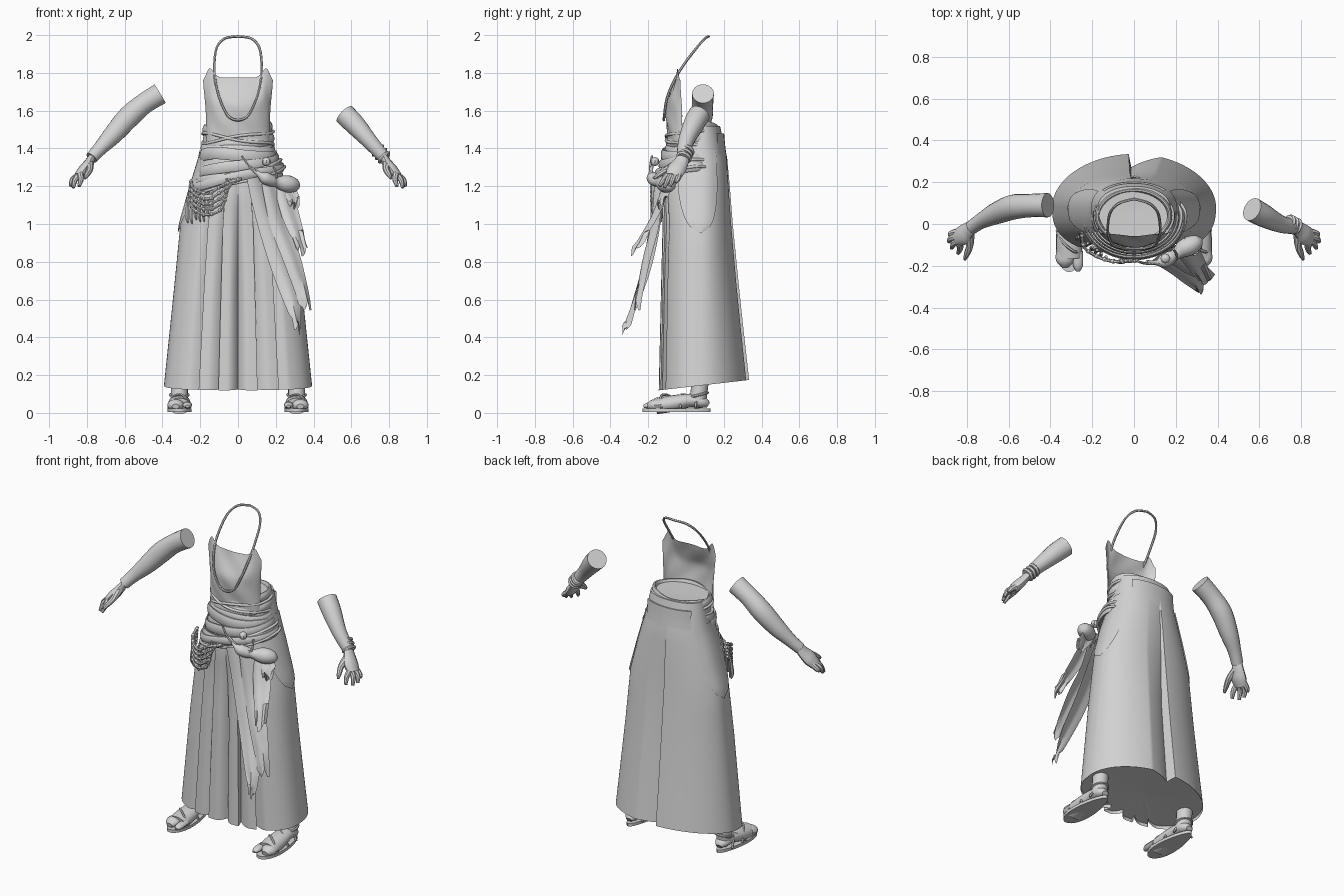
import bpy
import math
import random
from mathutils import Vector

random.seed(4)
if bpy.data.objects.get("Cube"):
    bpy.data.objects.remove(bpy.data.objects["Cube"])

grey = bpy.data.materials.new("pale_grey")
grey.use_nodes = True
grey.diffuse_color = (0.65, 0.65, 0.65, 1)
grey.node_tree.nodes["Principled BSDF"].inputs["Base Color"].default_value = grey.diffuse_color


# ---------- helpers ----------
def loft(name, rings, around=True, along=False, caps=False, angle=40):
    """Skin a list of equally long point rows."""
    count, total = len(rings[0]), len(rings)
    verts = [tuple(point) for ring in rings for point in ring]
    faces = []
    for i in range(total if along else total - 1):
        for j in range(count if around else count - 1):
            a, b = i * count, ((i + 1) % total) * count
            k = (j + 1) % count
            faces.append((a + j, a + k, b + k, b + j))
    if caps:
        faces.append(tuple(reversed(range(count))))
        faces.append(tuple(range((total - 1) * count, total * count)))
    mesh = bpy.data.meshes.new(name)
    mesh.from_pydata(verts, [], faces)
    mesh.materials.append(grey)
    obj = bpy.data.objects.new(name, mesh)
    bpy.context.collection.objects.link(obj)
    bpy.ops.object.select_all(action="DESELECT")
    obj.select_set(True)
    bpy.context.view_layer.objects.active = obj
    bpy.ops.object.shade_smooth_by_angle(angle=math.radians(angle))


def spline(points, steps=5):
    """Smooth path through tuples of any length."""
    path = []
    for i in range(len(points) - 1):
        p, q = points[i], points[i + 1]
        before, after = points[max(i - 1, 0)], points[min(i + 2, len(points) - 1)]
        for s in range(steps):
            t = s / steps
            path.append([b + t / 2 * (c - a + t * (2 * a - 5 * b + 4 * c - d + t * (3 * (b - c) + d - a)))
                         for a, b, c, d in zip(before, p, q, after)])
    return path + [list(points[-1])]


def tube(name, points, flat=1.0, hint=(0, 1, 0), sides=12, loop=False):
    """Points are x, y, z, radius; flat squeezes the section across the hint."""
    path = spline(points)
    if loop:
        path.pop()
    spots = [Vector(p[:3]) for p in path]
    rings = []
    for i, spot in enumerate(spots):
        ahead = spots[(i + 1) % len(spots)] if loop else spots[min(i + 1, len(spots) - 1)]
        way = (ahead - spots[i - 1 if loop or i else 0]).normalized()
        wide = Vector(hint) - way * way.dot(Vector(hint))
        wide.normalize()
        thin = way.cross(wide)
        radius = max(path[i][3], 0.001)
        turns = [math.tau * k / sides for k in range(sides)]
        rings.append([spot + wide * radius * math.cos(a) + thin * radius * flat * math.sin(a) for a in turns])
    loft(name, rings, along=loop, caps=not loop)


def cord(name, points, radius=0.006, **options):
    tube(name, [(*p, radius) for p in points], sides=6, **options)


def ball(name, centre, radius):
    x, y, z = centre
    tube(name, [(x, y, z + radius * math.cos(a), radius * math.sin(a))
                for a in (0.05, 0.8, 1.57, 2.3, 3.1)], sides=8)


def band(name, z, tilt, phase, height, wide, deep, thick=0.012, middle=0.04):
    """Wrapped sash: an upright oval section swept round the waist, tucked in at the back."""
    rings = []
    for i in range(64):
        a = math.tau * i / 64
        level = z + tilt * math.cos(a - phase) + 0.006 * math.sin(3 * a + phase * 5)
        reach = deep if math.sin(a) < 0 else min(deep, 0.13)
        ring = []
        for k in range(10):
            b = math.tau * k / 10
            out = thick * math.cos(b)
            ring.append((math.cos(a) * (wide + out), middle + math.sin(a) * (reach + out),
                         level + height * math.sin(b)))
        rings.append(ring)
    loft(name, rings, along=True, angle=50)


# ---------- pleated skirt ----------
# height, half width, front depth, back depth
SKIRT = [(0.12, 0.392, 0.225, 0.255), (1.0, 0.305, 0.205, 0.168), (1.2, 0.25, 0.215, 0.152),
         (1.35, 0.205, 0.19, 0.138), (1.52, 0.172, 0.165, 0.1)]
FOLDS = [math.atan2(-1, s) % math.tau for s in (-0.6, -0.27, 0, 0.29, 0.62)]


def skirt_point(a, z, swell=1.0, pleats=True):
    low = max(i for i in range(len(SKIRT) - 1) if SKIRT[i][0] <= z)
    p, q = SKIRT[low], SKIRT[low + 1]
    t = (z - p[0]) / (q[0] - p[0])
    wide, front, back = [b + (c - b) * t for b, c in zip(p[1:], q[1:])]
    c, s = math.cos(a), math.sin(a)
    drop = min(1, max(0, (1.3 - z) / 0.6))
    power = 2.1 + 0.5 * drop if s < 0 else 2.1 - 0.15 * drop
    r = swell / (abs(c) ** power + abs(s) ** power) ** (1 / power)
    if pleats:
        for i, fold in enumerate(FOLDS):
            off = (a - fold) * (-1 if i < 2 else 1)
            off = abs(off) if i == 2 else off
            if -0.001 <= off < 0.15:
                r -= 0.22 * drop * (1 - off / 0.15) ** 2
        slit = math.pi / 2 + 0.06 - a
        if 0 <= slit < 0.4:
            r -= 0.26 * min(1, max(0, (1.42 - z) / 0.7)) * (1 - slit / 0.4)
    y = 0.08 + s * r * (front if s < 0 else back)
    hem = max(0, 1 - (z - 0.12) / 0.5)
    return (c * r * wide, y, z + hem * 0.055 * (y + 0.14) / 0.48)


levels = [0.12, 0.3, 0.5, 0.7, 0.85, 1.0, 1.1, 1.2, 1.28, 1.35, 1.42, 1.519]
turns = [math.tau * i / 288 for i in range(288)]
skirt_rings = [[skirt_point(a, z) for a in turns] for z in levels]
loft("pleated_skirt", skirt_rings, angle=45)
loft("waist_cap", [skirt_rings[-1], [(0, 0.07, 1.515)] * len(turns)])
loft("skirt_lining", [[(0, 0.08, 0.175)] * len(turns), [skirt_point(a, 0.14) for a in turns]])

# Rounded side flaps and the stiff back board
for side, label in ((0, "left"), (math.pi, "right")):
    rows = []
    for i in range(13):
        v = i / 12
        spread = 0.6 * math.sqrt(max(0, 1 - v ** 3))
        rows.append([skirt_point(side + spread * u / 4, 1.39 - 0.44 * v, 1.03, False) for u in range(-4, 5)])
    loft(label + "_side_flap", rows, around=False)
board = [[skirt_point(math.pi / 2 + u * 0.12, z, grow, False) for u in range(-7, 8)]
         for z, grow in ((1.34, 0.99), (1.4, 1.02), (1.44, 1.06), (1.48, 1.12), (1.48, 1.05), (1.4, 0.95))]
loft("back_board", board, around=False)

# ---------- front bodice ----------
rows = []
for i in range(17):
    v = i / 16
    row = []
    for k in range(33):
        u = k / 16 - 1
        top = 1.775 + 0.05 * math.exp(-((abs(u) - 0.64) / 0.15) ** 2) - 0.015 * max(0, abs(u) - 0.8) / 0.2
        z = 1.42 + (top - 1.42) * v
        swell = math.sin(math.pi * v) ** 2
        half = 0.17 + 0.016 * v - 0.006 * swell
        depth = 0.08 + 0.022 * swell - 0.052 * max(0, v - 0.6) / 0.4
        crease = 0.003 * math.sin(9 * u + 14 * v)
        row.append((half * math.sin(u * 1.45), -0.015 + 0.01 * swell - 0.012 * v * v - (depth + crease) * math.cos(u * 1.45), z))
    rows.append(row)
loft("front_bodice", rows, around=False)

# ---------- sashes and belts ----------
for n, (z, tilt, phase) in enumerate([(1.505, 0.01, 0), (1.475, 0.02, 3.4), (1.43, 0.018, 0.3), (1.395, 0.01, 2.5)]):
    band("waist_sash_%d" % (n + 1), z, tilt, phase, 0.026, 0.171 + n * 0.005, 0.122 + n * 0.006)
for n, (z, tilt, phase) in enumerate([(1.35, 0.02, 4.2), (1.31, 0.03, 0.2), (1.27, 0.045, 0.4), (1.25, 0.05, 0)]):
    band("hip_wrap_%d" % (n + 1), z, tilt, phase, 0.034 - n * 0.003, 0.193 + n * 0.014, 0.152 + n * 0.012, 0.011, 0.03)
for n, (z, tilt, phase) in enumerate([(1.46, 0.03, 0), (1.45, 0.03, 3.1), (1.29, 0.05, 0.4), (1.23, 0.07, 0.2)]):
    grow = 0.05 * n if n > 1 else 0
    band("belt_cord_%d" % (n + 1), z, tilt, phase, 0.008, 0.187 + grow * 0.4, 0.145 + grow * 0.4, 0.008)
ball("belt_knot", (0.15, -0.165, 1.33), 0.024)

# ---------- beaded net on the right hip ----------
for n in range(5):
    sag = 1.17 - n * 0.028
    swag = [(-0.25 - n * 0.002, -0.04, 1.23 - n * 0.02), (-0.235, -0.115, sag + 0.02),
            (-0.16, -0.162, sag - 0.01), (-0.08, -0.18, sag + 0.035), (0.02 - n * 0.02, -0.175, 1.24)]
    cord("hip_net_cord_%d" % (n + 1), swag, 0.008)
    for k, spot in enumerate(spline(swag, 4)[1:-1:2]):
        ball("hip_bead_%d_%d" % (n + 1, k + 1), spot, 0.011)
for n in range(7):
    x, y = -0.265 + n * 0.022, -0.06 - n * 0.016
    end = random.uniform(0.99, 1.05) + n * 0.004
    tube("hip_tassel_%d" % (n + 1), [(x, y, 1.14, 0.007), (x - 0.006, y - 0.01, end + 0.04, 0.01),
                                   (x, y - 0.008, end, 0.004)], sides=6)

# ---------- gourd flask and hanging cloths ----------
tube("gourd_flask", [(0.06, -0.18, 1.305, 0.007), (0.11, -0.185, 1.265, 0.014), (0.14, -0.178, 1.245, 0.032),
                    (0.175, -0.16, 1.23, 0.032), (0.2, -0.145, 1.222, 0.026), (0.235, -0.12, 1.215, 0.042),
                    (0.275, -0.1, 1.21, 0.045), (0.31, -0.08, 1.205, 0.03), (0.325, -0.07, 1.205, 0.003)], sides=16)
cord("gourd_cord", [(0.02, -0.18, 1.36), (0.08, -0.19, 1.29), (0.2, -0.17, 1.245), (0.19, -0.12, 1.3)])


def hanging_cloth(name, points):
    """Points are x, y, z, half width; folded strip with a torn end."""
    path, rows = spline(points), []
    across = Vector((0.9, 0.45, 0.2))
    for i, (x, y, z, half) in enumerate(path):
        row = []
        for k in range(7):
            torn = random.uniform(-0.035, 0.03) if i > len(path) - 4 else 0
            ripple = 0.009 * math.sin(k * 1.1 + z * 2)
            row.append(Vector((x, y + ripple, z + torn)) + across * half * (k / 3 - 1))
        rows.append(row)
    loft(name, rows, around=False, angle=30)


hanging_cloth("long_hanging_cloth", [(0.1, -0.16, 1.25, 0.06), (0.155, -0.165, 1.05, 0.07), (0.225, -0.21, 0.8, 0.065),
                                     (0.285, -0.27, 0.6, 0.05), (0.32, -0.33, 0.44, 0.014)])
hanging_cloth("middle_hanging_cloth", [(0.17, -0.15, 1.22, 0.05), (0.22, -0.17, 1.0, 0.055),
                                       (0.29, -0.22, 0.8, 0.05), (0.36, -0.265, 0.57, 0.032)])
hanging_cloth("short_hanging_cloth", [(0.24, -0.11, 1.2, 0.05), (0.28, -0.17, 1.04, 0.05), (0.345, -0.28, 0.86, 0.03)])
hanging_cloth("torn_side_cloth", [(0.22, -0.09, 1.23, 0.04), (0.27, -0.11, 1.16, 0.05), (0.3, -0.14, 1.1, 0.03)])

# ---------- necklace loop ----------
half_loop = [(0.07, 0.1, 1.982), (0.112, 0.058, 1.935), (0.125, -0.007, 1.85), (0.122, -0.057, 1.77),
             (0.1, -0.1, 1.67), (0.055, -0.115, 1.575)]
top = (0, 0.12, 1.993)
mirrored = [(-x, y, z) for x, y, z in reversed(half_loop)]
cord("necklace", [top] + half_loop + [(0, -0.117, 1.55)] + mirrored + [top], 0.007, hint=(0.1, 1, 0.3), loop=True)

# ---------- arms and hands ----------
WRIST = (0.775, -0.015, 1.35, 0.034)
ARMS = {"right": (-1, [(0.412, 0.09, 1.69, 0.058), (0.5, 0.088, 1.635, 0.056), (0.58, 0.08, 1.565, 0.06),
                       (0.66, 0.05, 1.475, 0.052), (0.73, 0.015, 1.4, 0.038), WRIST]),
        "left": (1, [(0.565, 0.07, 1.58, 0.058), (0.62, 0.04, 1.525, 0.055), (0.7, 0, 1.435, 0.042), WRIST])}
FINGERS = {"index": (-0.095, (0.842, -0.14, 1.2)), "middle": (-0.075, (0.872, -0.115, 1.192)),
           "ring": (-0.055, (0.885, -0.085, 1.2)), "little": (-0.035, (0.882, -0.055, 1.22))}
for side, (sign, arm) in ARMS.items():
    def flip(points):
        return [(sign * p[0], *p[1:]) for p in points]
    tube(side + "_arm", flip(arm), sides=18)
    tube(side + "_palm", flip([WRIST, (0.792, -0.03, 1.32, 0.042), (0.817, -0.052, 1.285, 0.05),
                               (0.846, -0.068, 1.25, 0.04)]), flat=0.6)
    for finger, (y, tip) in FINGERS.items():
        knuckle = (0.835, y, 1.265, 0.017)
        bend = (tip[0] - 0.01, (y + tip[1]) / 2, 1.235, 0.015)
        tube("%s_%s_finger" % (side, finger), flip([knuckle, bend, (*tip, 0.009)]), sides=8)
    tube(side + "_thumb", flip([(0.785, -0.04, 1.325, 0.022), (0.785, -0.1, 1.29, 0.018),
                                (0.8, -0.145, 1.26, 0.014), (0.81, -0.17, 1.24, 0.007)]), sides=8)
for n in range(3):
    x, y, z = 0.735 + n * 0.016, 0.008 - n * 0.008, 1.395 - n * 0.018
    tube("left_bracelet_%d" % (n + 1), [(x, y, z, 0.036), (x + 0.006, y - 0.003, z - 0.006, 0.043),
                                      (x + 0.012, y - 0.006, z - 0.012, 0.036)])

# ---------- sandalled feet ----------
for side, sign in (("right", -1), ("left", 1)):
    x = 0.31 * sign
    sole = []
    for z in (0.004, 0.022):
        sole.append([(x + math.cos(a) * (0.062 - 0.016 * math.sin(a)), -0.05 + 0.18 * math.sin(a), z) for a in turns[::9]])
    loft(side + "_sandal_sole", sole, caps=True)
    tube(side + "_foot", [(x, 0.118, 0.04, 0.02), (x, 0.09, 0.055, 0.042), (x, 0.02, 0.065, 0.05),
                          (x, -0.07, 0.05, 0.06), (x, -0.16, 0.036, 0.06)], flat=0.72, hint=(1, 0, 0), sides=16)
    # Split-toe front: a big toe and one wide lobe
    for label, at, size, reach in (("big_toe", -0.042, 0.024, -0.225), ("toe_lobe", 0.02, 0.043, -0.205)):
        spot = x + sign * at
        tube("%s_%s" % (side, label), [(spot, -0.13, 0.044, size), (spot, reach + 0.03, 0.04, size),
                                     (spot, reach, 0.034, size * 0.45)], flat=0.7, hint=(1, 0, 0))
    tube(side + "_ankle", [(x, 0.06, 0.05, 0.045), (x, 0.07, 0.12, 0.045), (x, 0.075, 0.18, 0.046)], sides=16)
    for n, (front, back) in enumerate([(-0.13, -0.03), (-0.03, 0.07), (0.05, -0.06)]):
        cord("%s_sandal_strap_%d" % (side, n + 1), [(x - 0.058, back, 0.025), (x - 0.035, (front + back) / 2, 0.085),
                                                  (x + 0.02, front, 0.092), (x + 0.058, front, 0.025)], 0.007)
    tie = [(x + 0.048 * math.cos(a), 0.067 + 0.048 * math.sin(a), 0.095 + 0.012 * math.sin(a)) for a in turns[::24]]
    cord(side + "_ankle_tie", tie + tie[:1], 0.007, hint=(0, 0, 1), loop=True)
